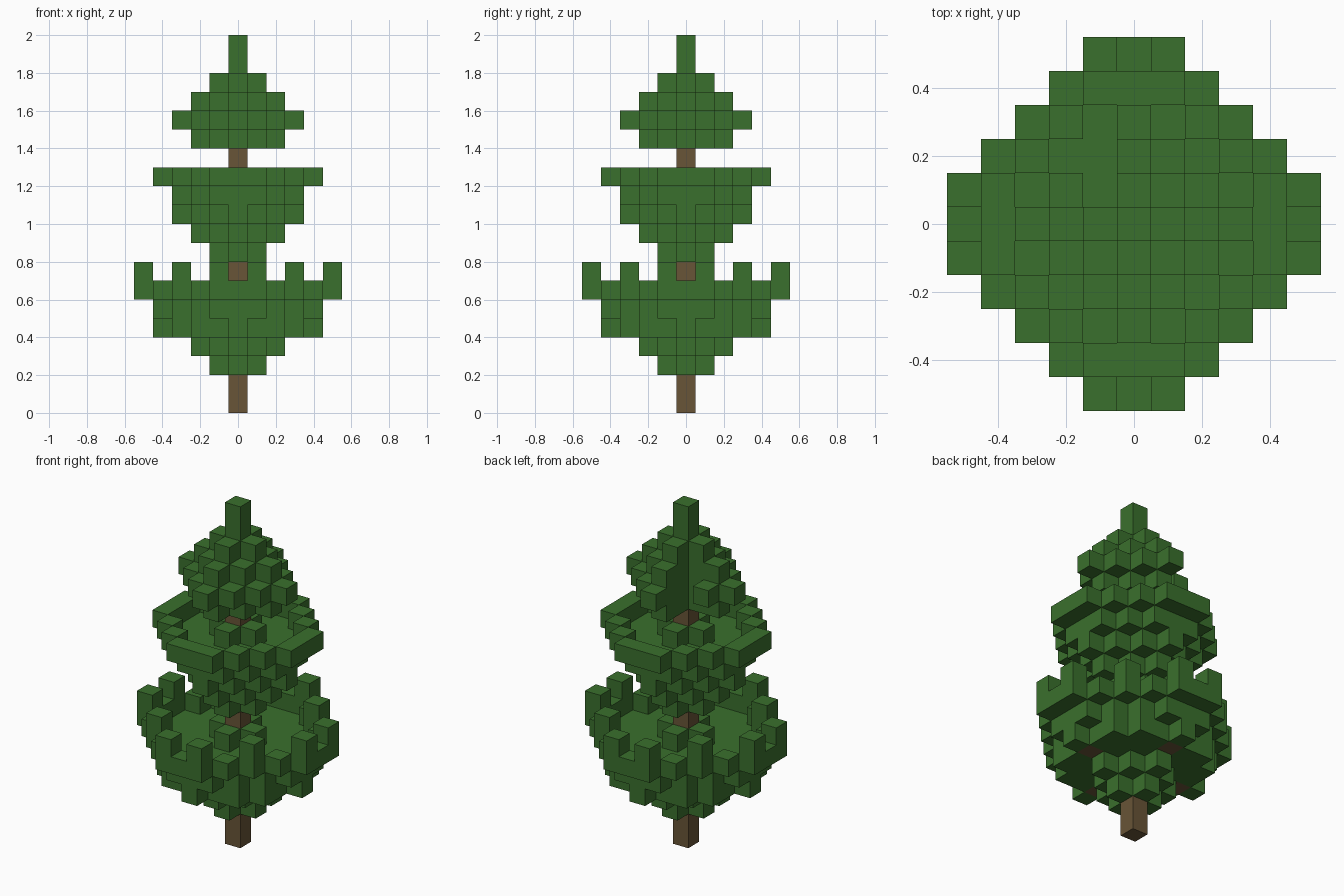
import bpy, bmesh
from mathutils import Vector

cube = bpy.data.objects.get("Cube")
if cube:
    bpy.data.objects.remove(cube, do_unlink=True)

S = 0.1  # block size


def material(name, color):
    m = bpy.data.materials.new(name)
    m.use_nodes = True
    m.diffuse_color = color
    bsdf = m.node_tree.nodes["Principled BSDF"]
    bsdf.inputs["Base Color"].default_value = color
    bsdf.inputs["Roughness"].default_value = 0.9
    return m


green = material("leaf green", (0.042, 0.162, 0.026, 1))
brown = material("bark brown", (0.138, 0.089, 0.038, 1))


def disc(level, total, widest):
    """Layer of blocks with |x|+|y| <= total and neither above widest."""
    r = range(-widest, widest + 1)
    return {(x, y, level) for x in r for y in r if abs(x) + abs(y) <= total}


def bowl(level, total, widest):
    """Rim of a disc with a small cross left standing around the trunk."""
    return (disc(level, total, widest) - disc(level, total - 1, widest - 1)) | disc(level, 1, 1)


def mirrored(points, level):
    """Repeat points over all four quarters, swapping x and y as well."""
    return {(sx * p, sy * q, level) for a, b in points for p, q in ((a, b), (b, a))
            for sx in (-1, 1) for sy in (-1, 1)}


# Trunk and the branch tips seen under the lowest foliage
trunk = {(0, 0, k) for k in range(14)} | mirrored([(3, 0)], 4)

# Lower foliage: widening bowl with upright tips around the rim
lower = disc(2, 1, 1) | disc(3, 2, 2)
lower |= disc(4, 5, 4) - mirrored([(4, 1)], 4)
lower |= disc(5, 5, 4) | bowl(6, 6, 5)
lower |= mirrored([(5, 1), (3, 3)], 7)

# Middle foliage: smaller bowl
middle = disc(8, 1, 1) | disc(9, 2, 2) | disc(10, 3, 3) | disc(11, 4, 3) | bowl(12, 5, 4)

# Upper foliage: pointed crown with a notch at the back
upper = disc(14, 2, 2) | disc(15, 3, 3) | disc(16, 2, 2) | disc(17, 1, 1)
upper |= {(0, 0, 18), (0, 0, 19)}
upper -= {(-1, 1, 14), (-1, 1, 15), (-1, 1, 16), (-1, 2, 15)}

lower -= trunk
middle -= trunk
everything = trunk | lower | middle | upper


def build(name, cells, mat):
    """Mesh of the outward block faces that are not covered by another block."""
    bm = bmesh.new()
    for c in sorted(cells):
        center = Vector((c[0], c[1], c[2] + 0.5))
        for axis in range(3):
            for side in (-1, 1):
                n = Vector((0, 0, 0))
                n[axis] = side
                if tuple(int(a + b) for a, b in zip(c, n)) in everything:
                    continue
                u = Vector((0, 0, 0))
                u[(axis + 1) % 3] = 0.5
                v = n.cross(u)
                mid = center + n * 0.5
                corners = (mid - u - v, mid + u - v, mid + u + v, mid - u + v)
                bm.faces.new([bm.verts.new(p * S) for p in corners])
    bmesh.ops.remove_doubles(bm, verts=bm.verts, dist=S / 100)
    mesh = bpy.data.meshes.new(name)
    bm.to_mesh(mesh)
    bm.free()
    mesh.materials.append(mat)
    bpy.context.collection.objects.link(bpy.data.objects.new(name, mesh))


build("trunk", trunk, brown)
build("lower_foliage", lower, green)
build("middle_foliage", middle, green)
build("upper_foliage", upper, green)
